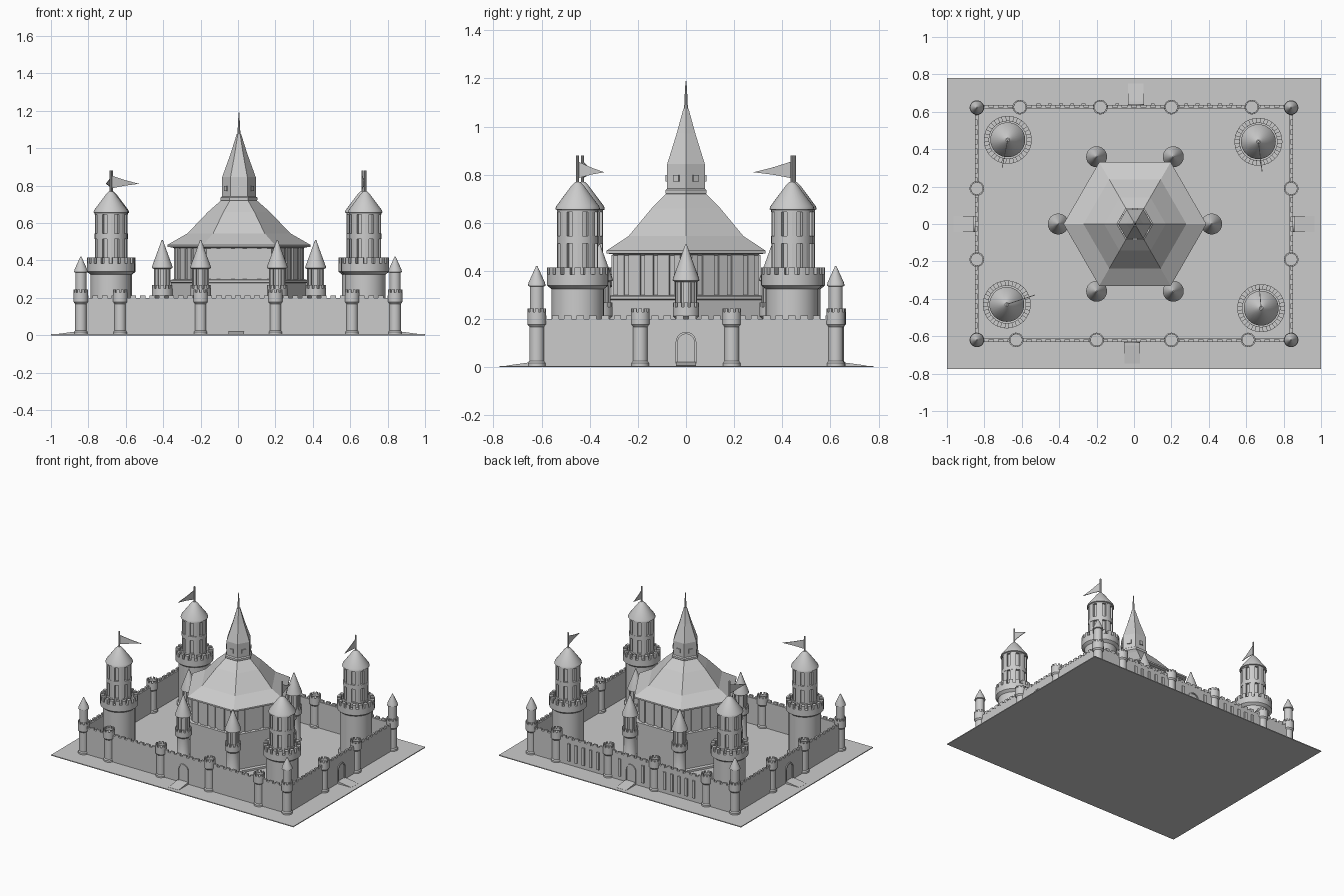
import bpy, bmesh, math
from math import cos, sin, pi, radians
from mathutils import Matrix, Vector

if "Cube" in bpy.data.objects:
    bpy.data.objects.remove(bpy.data.objects["Cube"])


def finish(name, bm, smooth=None):
    bmesh.ops.remove_doubles(bm, verts=bm.verts, dist=0.00005)
    bmesh.ops.recalc_face_normals(bm, faces=bm.faces)
    me = bpy.data.meshes.new(name)
    bm.to_mesh(me)
    bm.free()
    if smooth:
        for p in me.polygons:
            p.use_smooth = True
        me.set_sharp_from_angle(angle=radians(smooth))
    ob = bpy.data.objects.new(name, me)
    bpy.context.collection.objects.link(ob)
    return ob


def lathe(name, c, profile, n=24, smooth=35):
    bm = bmesh.new()
    rings = []
    for r, z in profile:
        r = max(r, 0.0005)
        rings.append([bm.verts.new((c[0] + r * cos(2 * pi * i / n), c[1] + r * sin(2 * pi * i / n), z))
                      for i in range(n)])
    for a, b in zip(rings, rings[1:]):
        for i in range(n):
            j = (i + 1) % n
            bm.faces.new((a[i], a[j], b[j], b[i]))
    bm.faces.new(rings[0][::-1])
    bm.faces.new(rings[-1])
    return finish(name, bm, smooth)


def ring_blocks(name, c, r0, r1, z0, z1, n, fill):
    # curved blocks spaced around a circle: merlons and window piers
    bm = bmesh.new()
    for k in range(n):
        a, h = 2 * pi * k / n, pi * fill / n
        rows = []
        for t in (a - h, a, a + h):
            rows.append([bm.verts.new((c[0] + r * cos(t), c[1] + r * sin(t), z))
                         for r, z in ((r0, z0), (r1, z0), (r1, z1), (r0, z1))])
        for p, q in zip(rows, rows[1:]):
            for i in range(4):
                j = (i + 1) % 4
                bm.faces.new((p[i], p[j], q[j], q[i]))
        bm.faces.new(rows[0])
        bm.faces.new(rows[2])
    return finish(name, bm)


def add_box(bm, center, size, mat=Matrix()):
    bmesh.ops.create_cube(bm, size=1, matrix=mat @ Matrix.Translation(center) @ Matrix.Diagonal((*size, 1)))


def prism(name, outline, d0, d1, mat):
    # outline lies in local (x, z), extruded along local y
    bm = bmesh.new()
    a = [bm.verts.new(mat @ Vector((x, d0, z))) for x, z in outline]
    b = [bm.verts.new(mat @ Vector((x, d1, z))) for x, z in outline]
    bm.faces.new(a)
    bm.faces.new(b[::-1])
    for i in range(len(a)):
        j = (i + 1) % len(a)
        bm.faces.new((a[i], b[i], b[j], a[j]))
    return finish(name, bm)


def arch(w, z0, z1):
    return [(-w, z0), (w, z0)] + [(w * cos(pi * i / 10), z1 - w + w * sin(pi * i / 10)) for i in range(11)]


# ground slab
bm = bmesh.new()
add_box(bm, (0, 0.002, 0.003), (2, 1.555, 0.006))
finish("ground", bm)

# four walls with merlons, arched gate and ramp (local: wall runs on x, outside is -y)
for name, angle, half, dist, gate in (("front", 0, 0.84, 0.62, -0.01), ("right", 90, 0.62, 0.84, 0),
                                      ("back", 180, 0.84, 0.625, -0.01), ("left", 270, 0.62, 0.84, 0)):
    M = Matrix.Rotation(radians(angle), 4, 'Z') @ Matrix.Translation((0, -dist, 0))
    bm = bmesh.new()
    add_box(bm, (0, 0, 0.1), (2 * half, 0.02, 0.2), M)
    count = int(2 * half / 0.05)
    for i in range(count):
        x = -half + (i + 0.5) * 2 * half / count
        add_box(bm, (x, -0.004, 0.204), (0.03, 0.014, 0.02), M)
    if name == "back":
        for x in (-0.52, -0.46, -0.40, -0.34, -0.28, -0.1, 0.09, 0.27, 0.33, 0.39, 0.45, 0.51):
            add_box(bm, (x, -0.012, 0.1), (0.02, 0.014, 0.13), M)
    finish(name + "_wall", bm)
    G = M @ Matrix.Translation((gate, 0, 0))
    outer, inner = arch(0.043, 0.015, 0.147), arch(0.034, 0.015, 0.138)
    bm = bmesh.new()
    loops = [[bm.verts.new(G @ Vector((x, d, z))) for x, z in o]
             for o, d in ((outer, -0.008), (outer, -0.017), (inner, -0.017), (inner, -0.0105))]
    for a, b in zip(loops, loops[1:]):
        for i in range(len(a)):
            j = (i + 1) % len(a)
            bm.faces.new((a[i], a[j], b[j], b[i]))
    bm.faces.new(loops[3])
    finish(name + "_gate", bm)
    R = G @ Matrix.Rotation(radians(90), 4, 'Z')
    prism(name + "_ramp", [(0.0, 0.003), (0.0, 0.022), (-0.03, 0.02), (-0.125, 0.007), (-0.125, 0.003)],
          -0.042, 0.042, R)

# wall towers and roofed corner towers
spots = [(x, -0.62, 0) for x in (-0.63, -0.2, 0.2, 0.61)]
spots += [(x, 0.625, 0) for x in (-0.61, -0.18, 0.2, 0.63)]
spots += [(x, y, 0) for x in (-0.84, 0.84) for y in (-0.19, 0.19)]
spots += [(x, y, 1) for x in (-0.84, 0.84) for y in (-0.62, 0.622)]
for x, y, corner in spots:
    c = (x, y)
    name = "corner_tower" if corner else "wall_tower"
    lathe(name, c, [(0.037, 0), (0.037, 0.018), (0.031, 0.026), (0.031, 0.168), (0.039, 0.178),
                    (0.039, 0.23), (0.031, 0.23), (0.031, 0.215), (0, 0.215)], 20)
    ring_blocks(name + "_merlons", c, 0.031, 0.039, 0.229, 0.245, 10, 0.6)
    if corner:
        lathe("corner_turret", c, [(0.029, 0.21), (0.029, 0.335), (0.037, 0.338), (0.034, 0.352),
                                   (0.003, 0.42)], 20)

# great towers: position and flag tip offset
for x, y, fx, fy in ((-0.68, -0.43, 0.15, 0.05), (0.68, -0.45, -0.01, 0.11),
                     (-0.675, 0.45, -0.03, -0.15), (0.665, 0.44, 0.02, -0.16)):
    c = (x, y)
    lathe("great_tower_base", c, [(0.118, 0), (0.118, 0.02), (0.109, 0.03), (0.109, 0.325), (0.128, 0.34),
                                  (0.128, 0.385), (0.1, 0.385), (0.1, 0.36), (0, 0.36)], 32)
    ring_blocks("great_tower_merlons", c, 0.1, 0.128, 0.384, 0.415, 18, 0.6)
    lathe("great_tower_core", c, [(0.086, 0.355), (0.086, 0.415), (0.07, 0.415), (0.07, 0.515),
                                  (0.086, 0.515), (0.086, 0.545), (0.07, 0.545), (0.07, 0.645),
                                  (0.086, 0.645), (0.086, 0.66), (0, 0.66)], 32)
    ring_blocks("great_tower_piers", c, 0.068, 0.085, 0.41, 0.65, 8, 0.62)
    lathe("great_tower_roof", c, [(0.084, 0.652), (0.093, 0.656), (0.09, 0.668), (0.025, 0.755), (0.01, 0.77)], 32)
    lathe("flag_pole", c, [(0.006, 0.75), (0.006, 0.88)], 8)
    # swallow-waved pennant
    L = math.hypot(fx, fy)
    F = Matrix.Translation((x, y, 0)) @ Matrix.Rotation(math.atan2(fy, fx), 4, 'Z')
    prism("pennant", [(0, 0.785), (L * 0.5, 0.8), (L, 0.81), (L * 0.5, 0.83), (0, 0.855)], -0.002, 0.002, F)

# hexagonal keep
K = (0.005, 0)
lathe("keep_walls", K, [(0.372, 0), (0.372, 0.02), (0.362, 0.03), (0.362, 0.28), (0.37, 0.283), (0.37, 0.295),
                        (0.348, 0.3), (0.348, 0.465), (0.36, 0.475), (0, 0.475)], 6, None)
lathe("keep_roof", K, [(0.36, 0.47), (0.382, 0.473), (0.382, 0.484), (0.275, 0.545), (0.165, 0.66),
                       (0.092, 0.724), (0, 0.724)], 6, None)
lathe("keep_spire", K, [(0.092, 0.715), (0.099, 0.724), (0.099, 0.736), (0.09, 0.742), (0.09, 0.845),
                        (0.045, 0.97), (0.012, 1.075), (0, 1.075)], 6, None)
lathe("spire_finial", K, [(0.009, 1.05), (0.006, 1.12), (0.002, 1.19)], 8)

# raised window panels on each keep face, and spire dormers
for name, dist, parts in (("keep_panels", 0.3015, [(-0.135, 0.03), (-0.07, 0.055), (0, 0.04), (0.07, 0.055), (0.135, 0.03)]),
                          ("spire_windows", 0.078, [(0, 0.028)])):
    bm = bmesh.new()
    for k in range(6):
        M = Matrix.Translation((K[0], 0, 0)) @ Matrix.Rotation(radians(30 + 60 * k), 4, 'Z')
        for off, w in parts:
            if name == "keep_panels":
                add_box(bm, (dist, off, 0.382), (0.014, w, 0.17), M)
            else:
                add_box(bm, (dist, off, 0.785), (0.014, w, 0.028), M)
    finish(name, bm)

# turrets on the keep corners
for k in range(6):
    c = (K[0] + 0.41 * cos(k * pi / 3), 0.415 * sin(k * pi / 3))
    lathe("keep_turret", c, [(0.05, 0), (0.05, 0.02), (0.043, 0.03), (0.043, 0.2), (0.055, 0.212), (0.055, 0.25),
                             (0.045, 0.25), (0.045, 0.24), (0.036, 0.24), (0.036, 0.36), (0, 0.36)], 24)
    ring_blocks("keep_turret_merlons", c, 0.045, 0.055, 0.249, 0.268, 12, 0.6)
    ring_blocks("keep_turret_piers", c, 0.034, 0.045, 0.238, 0.365, 8, 0.6)
    lathe("keep_turret_roof", c, [(0.046, 0.355), (0.056, 0.36), (0.054, 0.37), (0.03, 0.435), (0.003, 0.51)], 24)
